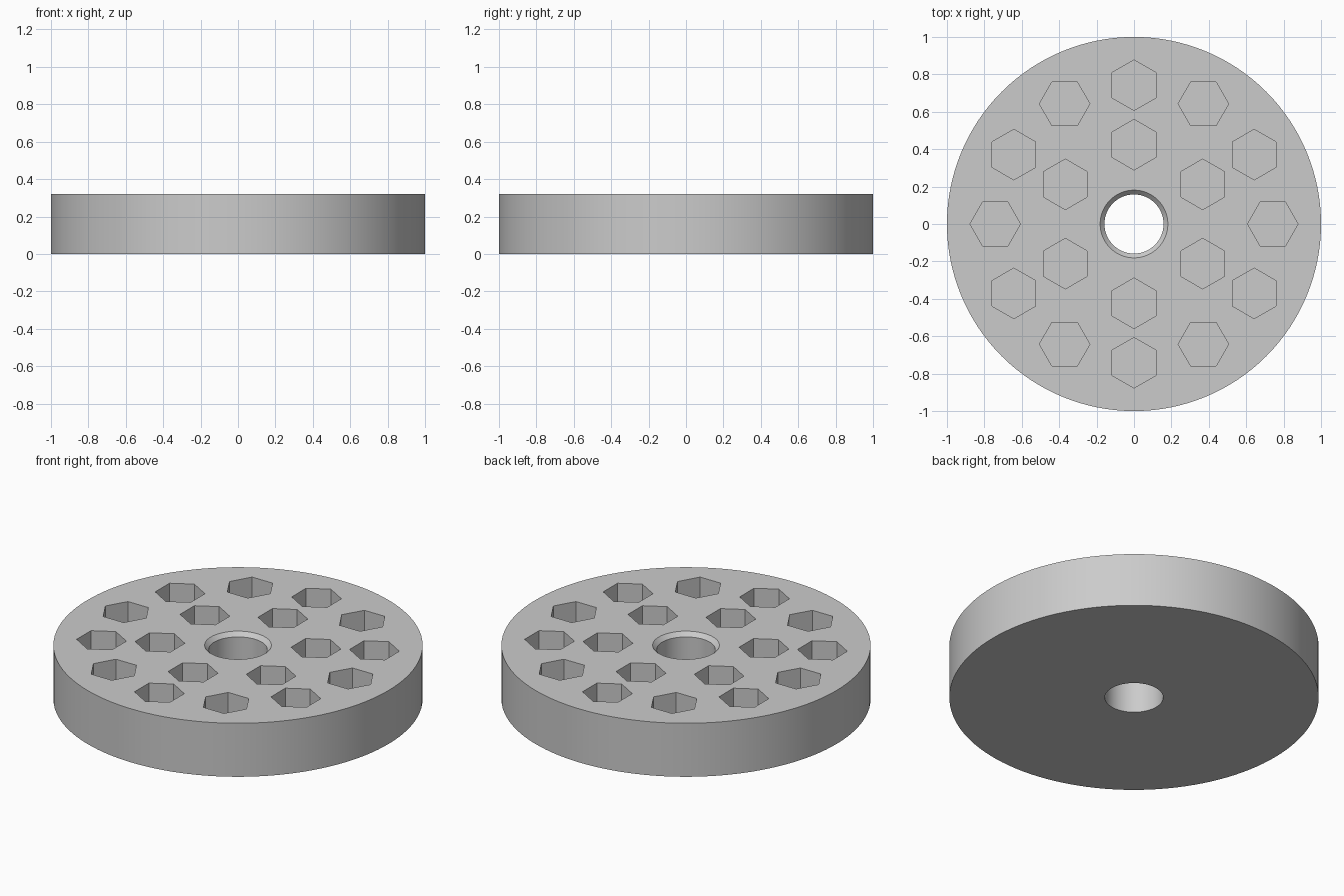
import bpy, bmesh, math
from mathutils import Matrix

cube = bpy.data.objects.get("Cube")
if cube:
    bpy.data.objects.remove(cube, do_unlink=True)

HEIGHT = 0.32
SEGMENTS = 128
POCKET_FLOOR = 0.06
HEX_RADIUS = 0.135

grey = bpy.data.materials.new("grey plastic")
grey.use_nodes = True
colour = (0.6, 0.6, 0.6, 1)
grey.diffuse_color = colour
grey.node_tree.nodes["Principled BSDF"].inputs["Base Color"].default_value = colour


def make_object(name, bm):
    bmesh.ops.recalc_face_normals(bm, faces=bm.faces)
    mesh = bpy.data.meshes.new(name)
    bm.to_mesh(mesh)
    bm.free()
    mesh.materials.append(grey)
    obj = bpy.data.objects.new(name, mesh)
    bpy.context.collection.objects.link(obj)
    return obj


# Disc body: a turned profile with a centre bore chamfered at the top
profile = [(0.158, 0), (1, 0), (1, HEIGHT), (0.181, HEIGHT), (0.158, HEIGHT - 0.024)]
bm = bmesh.new()
rings = []
for i in range(SEGMENTS):
    a = math.tau * i / SEGMENTS
    rings.append([bm.verts.new((r * math.cos(a), r * math.sin(a), z)) for r, z in profile])
for i, ring in enumerate(rings):
    nxt = rings[(i + 1) % SEGMENTS]
    for j in range(len(profile)):
        k = (j + 1) % len(profile)
        bm.faces.new((ring[j], nxt[j], nxt[k], ring[k]))
disc = make_object("holder_disc", bm)

# Hexagonal pockets: two rings, each hexagon with a flat facing the centre
bm = bmesh.new()
depth = HEIGHT + 0.1 - POCKET_FLOOR
for count, radius, start in ((6, 0.424, math.pi / 6), (12, 0.742, 0)):
    for i in range(count):
        a = start + math.tau * i / count
        place = (Matrix.Rotation(a, 4, "Z")
                 @ Matrix.Translation((radius, 0, POCKET_FLOOR + depth / 2))
                 @ Matrix.Rotation(math.pi / 6, 4, "Z"))
        bmesh.ops.create_cone(bm, cap_ends=True, segments=6, radius1=HEX_RADIUS,
                              radius2=HEX_RADIUS, depth=depth, matrix=place)
cutter = make_object("pocket_cutter", bm)
cutter.hide_render = True

# Cut the pockets, then discard the cutter
bpy.ops.object.select_all(action="DESELECT")
bpy.context.view_layer.objects.active = disc
disc.select_set(True)
cut = disc.modifiers.new("pockets", "BOOLEAN")
cut.operation = "DIFFERENCE"
cut.solver = "EXACT"
cut.object = cutter
bpy.ops.object.modifier_apply(modifier=cut.name)
bpy.data.objects.remove(cutter, do_unlink=True)

bpy.ops.object.shade_smooth_by_angle(angle=math.radians(30))
